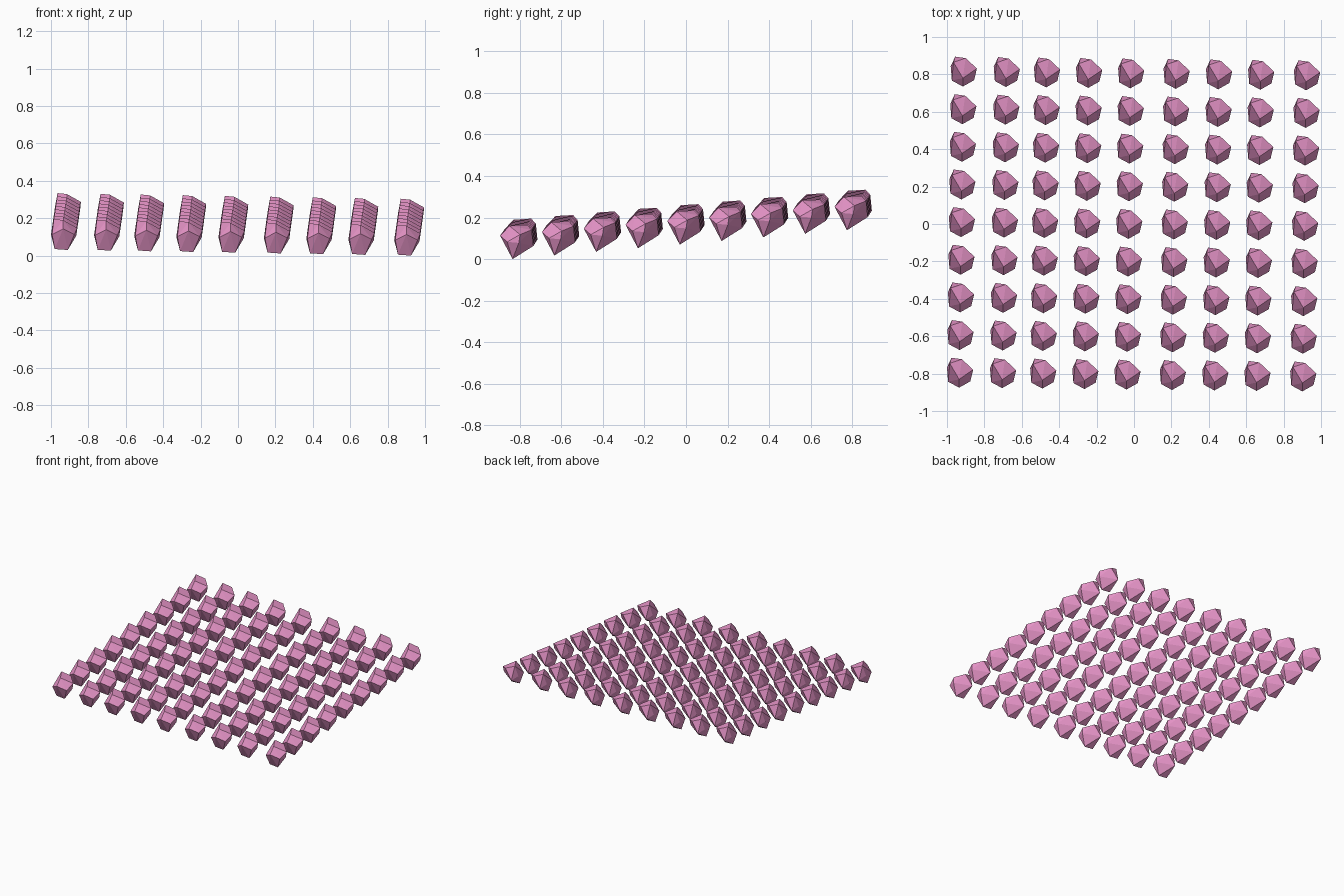
import bpy, bmesh

if "Cube" in bpy.data.objects:
    bpy.data.objects.remove(bpy.data.objects["Cube"])

# Shared faceted stone: convex hull of a dozen corners
corners = [
    (-.050, -.018, -.078), (.020, -.020, -.083),      # lower keel edge
    (-.005, -.080, .030), (-.064, -.048, .000),       # front
    (-.070, .028, .000), (-.046, .080, -.020),        # left and back
    (.010, .072, .058), (.070, .016, .035),           # back and right
    (.055, -.046, .000), (.066, .010, -.005),
    (-.055, .050, .082), (-.005, -.035, .077),        # top
]
bm = bmesh.new()
for c in corners:
    bm.verts.new(c)
bmesh.ops.convex_hull(bm, input=bm.verts[:])
bmesh.ops.recalc_face_normals(bm, faces=bm.faces[:])
mesh = bpy.data.meshes.new("stone")
bm.to_mesh(mesh)
bm.free()

mat = bpy.data.materials.new("pink")
mat.diffuse_color = (0.80, 0.30, 0.58, 1)
mat.use_nodes = True
mat.node_tree.nodes["Principled BSDF"].inputs["Base Color"].default_value = mat.diffuse_color
mesh.materials.append(mat)

# Nine by nine grid lying on a gently tilted plane
columns = [-.93, -.70, -.485, -.26, -.035, .208, .435, .66, .905]
for i, x in enumerate(columns):
    for j in range(9):
        stone = bpy.data.objects.new(f"stone_{i}_{j}", mesh)
        t = (x + .93) / 1.835
        stone.location = (x + .0025 * j,
                          -.795 - .02 * t + .20125 * j,
                          .113 - .03 * t + .0174 * j)
        bpy.context.collection.objects.link(stone)
